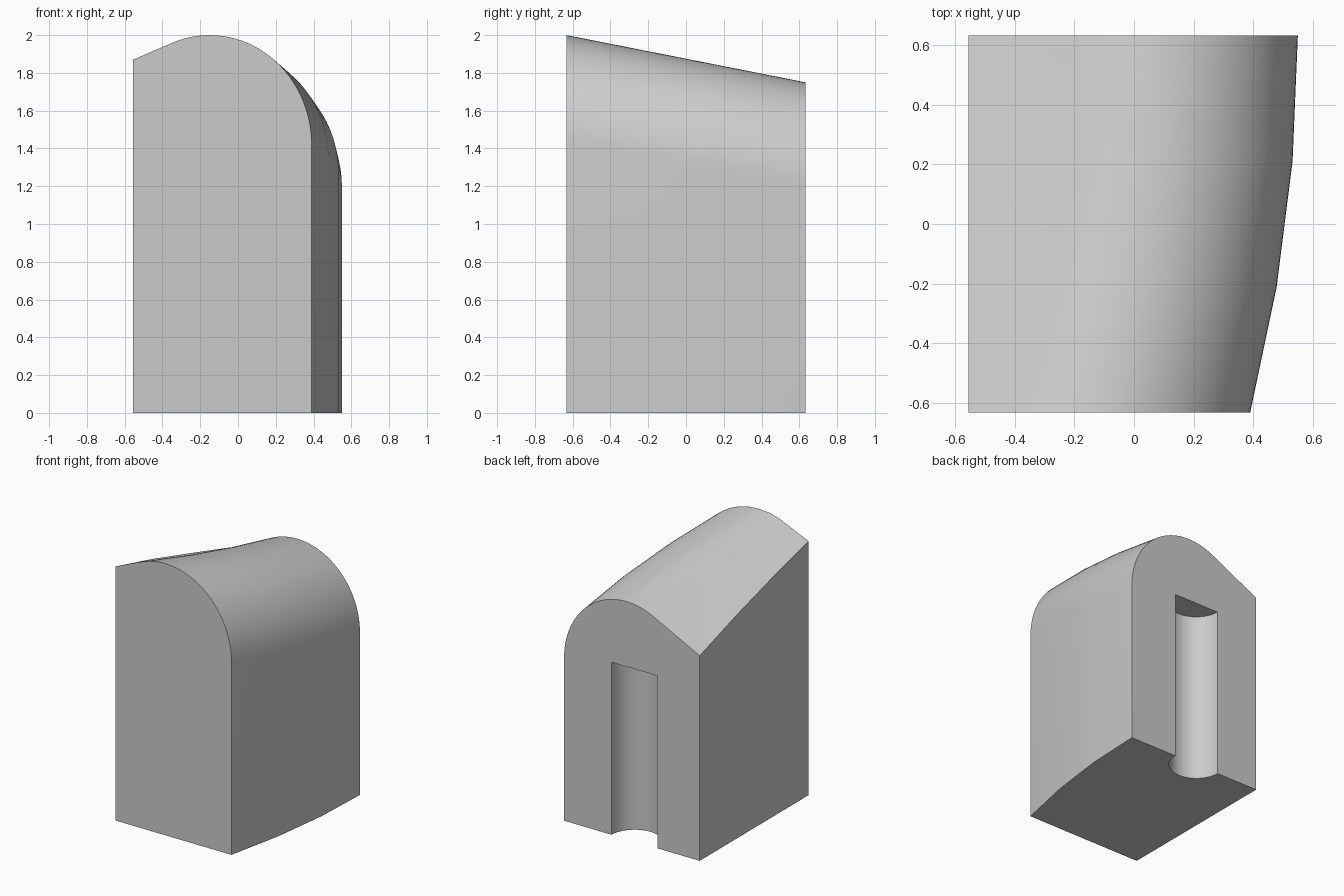
import bpy
import bmesh
import math

if "Cube" in bpy.data.objects:
    bpy.data.objects.remove(bpy.data.objects["Cube"], do_unlink=True)

HALF_DEPTH = 0.633
LEFT, FRONT_RIGHT, BACK_RIGHT = -0.555, 0.39, 0.55
SECTIONS = 4
ARC_STEPS = 24


def lerp(a, b, t):
    return a + (b - a) * t


def section(t):
    """Outline of one slice, t = 0 at the front and 1 at the back."""
    w = 1 - (1 - t) ** 2                      # sideways sweep eases out
    right = lerp(FRONT_RIGHT, BACK_RIGHT, w)
    rx, rz = lerp(0.54, 0.51, t), lerp(0.58, 0.55, t)
    cx, cz = right - rx, lerp(1.42, 1.2, t)
    y = lerp(-HALF_DEPTH, HALF_DEPTH, t)
    left_top = lerp(1.87, 1.51, t) + 0.06 * t * (1 - t)
    pts = [(LEFT, y, 0), (right, y, 0)]
    for i in range(ARC_STEPS + 1):
        a = math.radians(114) * i / ARC_STEPS
        pts.append((cx + rx * math.cos(a), y, cz + rz * math.sin(a)))
    pts.append((LEFT, y, left_top))
    return pts


# Single grey material
grey = bpy.data.materials.new("plain grey")
grey.use_nodes = True
color = (0.6, 0.6, 0.6, 1)
grey.diffuse_color = color
grey.node_tree.nodes["Principled BSDF"].inputs["Base Color"].default_value = color

# Body: slices lofted from front to back
bm = bmesh.new()
loops = [[bm.verts.new(p) for p in section(k / (SECTIONS - 1))]
         for k in range(SECTIONS)]
for a, b in zip(loops, loops[1:]):
    n = len(a)
    for i in range(n):
        j = (i + 1) % n
        bm.faces.new((a[i], a[j], b[j], b[i]))
bm.faces.new(loops[0])
bm.faces.new(loops[-1])
bmesh.ops.recalc_face_normals(bm, faces=bm.faces)
mesh = bpy.data.meshes.new("body")
bm.to_mesh(mesh)
bm.free()
mesh.materials.append(grey)
body = bpy.data.objects.new("body", mesh)
bpy.context.collection.objects.link(body)

# Half-round slot in the back, open at the bottom
slot_top, slot_bottom = 1.27, -0.2
bpy.ops.mesh.primitive_cylinder_add(
    vertices=48, radius=0.187, depth=slot_top - slot_bottom,
    location=(-0.024, HALF_DEPTH, (slot_top + slot_bottom) / 2))
cutter = bpy.context.object
cutter.name = "slot_cutter"
cutter.hide_render = True
cutter.data.materials.append(grey)

cut = body.modifiers.new("slot", "BOOLEAN")
cut.operation = "DIFFERENCE"
cut.solver = "EXACT"
cut.object = cutter

bpy.ops.object.select_all(action="DESELECT")
body.select_set(True)
bpy.context.view_layer.objects.active = body
bpy.ops.object.modifier_apply(modifier=cut.name)
bpy.data.objects.remove(cutter, do_unlink=True)
bpy.ops.object.shade_smooth_by_angle(angle=math.radians(30))
